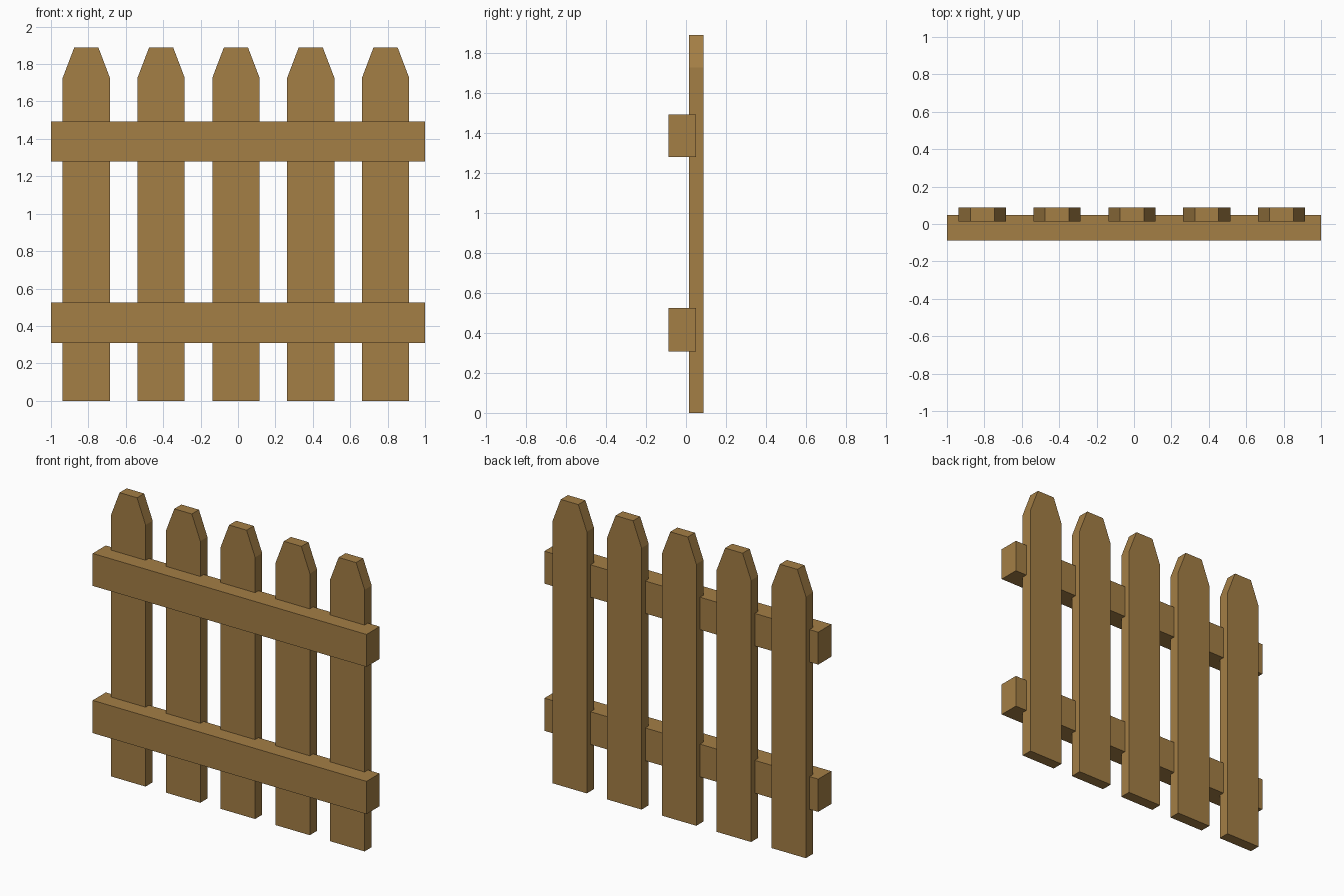
import bpy, bmesh

if "Cube" in bpy.data.objects:
    bpy.data.objects.remove(bpy.data.objects["Cube"])

# Shared wood colour
wood = bpy.data.materials.new("wood")
wood.diffuse_color = (0.37, 0.21, 0.06, 1)
wood.use_nodes = True
wood.node_tree.nodes["Principled BSDF"].inputs["Base Color"].default_value = wood.diffuse_color


def extrude_profile(name, profile, y0, y1):
    """Solid made from an x-z outline, extruded from y0 to y1."""
    bm = bmesh.new()
    face = bm.faces.new([bm.verts.new((x, y0, z)) for x, z in profile])
    out = bmesh.ops.extrude_face_region(bm, geom=[face])
    moved = [v for v in out["geom"] if isinstance(v, bmesh.types.BMVert)]
    bmesh.ops.translate(bm, verts=moved, vec=(0, y1 - y0, 0))
    bmesh.ops.recalc_face_normals(bm, faces=bm.faces)
    mesh = bpy.data.meshes.new(name)
    bm.to_mesh(mesh)
    bm.free()
    mesh.materials.append(wood)
    obj = bpy.data.objects.new(name, mesh)
    bpy.context.collection.objects.link(obj)
    return obj


# Pickets with clipped tops, evenly spaced
half, tip, shoulder, top = 0.126, 0.064, 1.727, 1.89
picket = [(-half, 0), (half, 0), (half, shoulder), (tip, top),
          (-tip, top), (-half, shoulder)]
for i in range(5):
    obj = extrude_profile(f"picket_{i + 1}", picket, 0.014, 0.088)
    obj.location.x = -0.011 + 0.4 * (i - 2)

# Horizontal rails, let into the front of the pickets
for name, z0, z1 in (("lower_rail", 0.308, 0.524), ("upper_rail", 1.28, 1.494)):
    extrude_profile(name, [(-1, z0), (1, z0), (1, z1), (-1, z1)], -0.088, 0.049)
